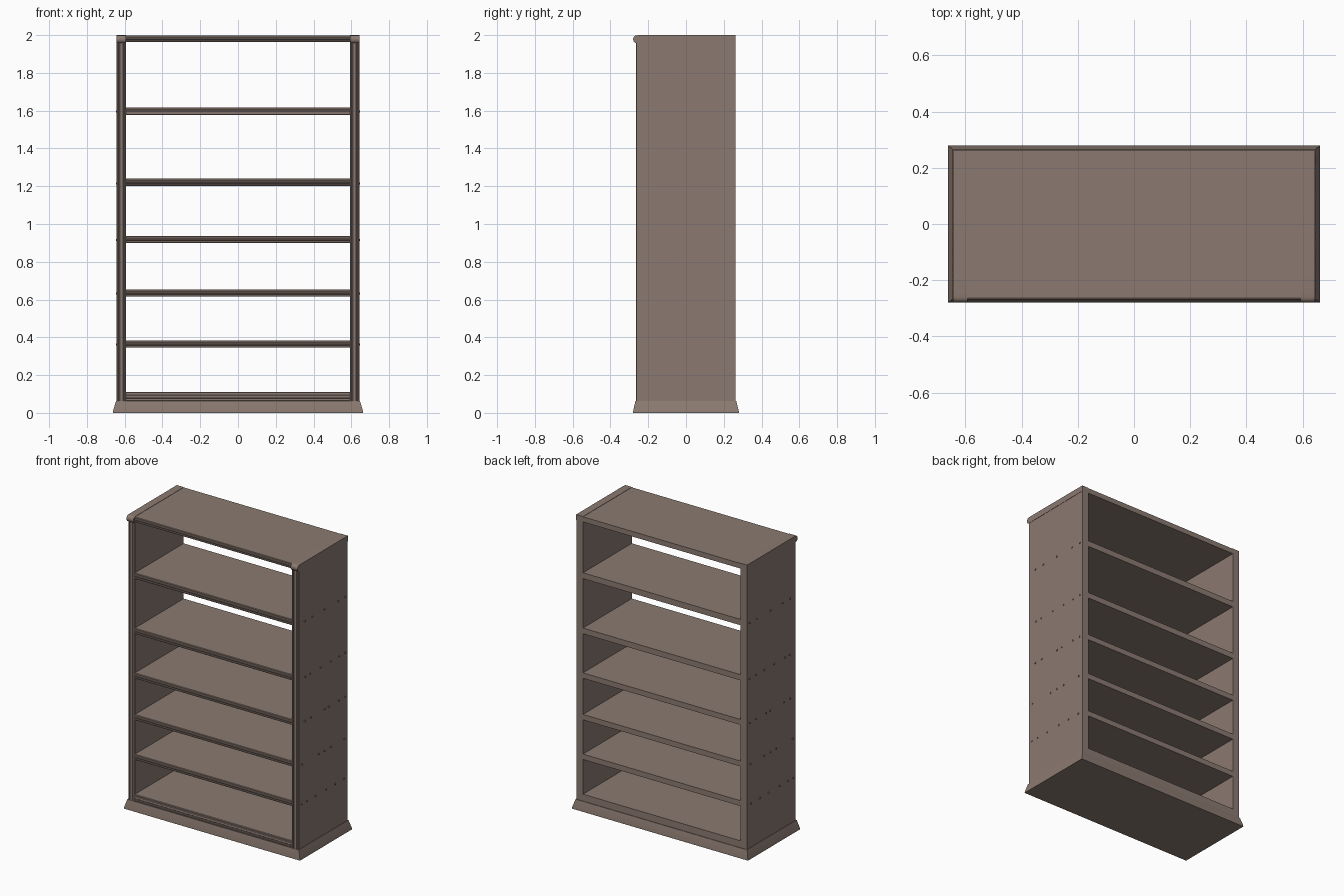
import bpy, bmesh, math

if "Cube" in bpy.data.objects:
    bpy.data.objects.remove(bpy.data.objects["Cube"])

wood = bpy.data.materials.new("taupe_wood")
wood.diffuse_color = (0.26, 0.195, 0.165, 1)
wood.use_nodes = True
wood.node_tree.nodes["Principled BSDF"].inputs["Base Color"].default_value = wood.diffuse_color

BACK, FRONT = 0.262, -0.266
INNER, OUTER = 0.592, 0.642


def make(name, bm):
    bmesh.ops.recalc_face_normals(bm, faces=bm.faces)
    me = bpy.data.meshes.new(name)
    bm.to_mesh(me)
    bm.free()
    me.materials.append(wood)
    ob = bpy.data.objects.new(name, me)
    bpy.context.collection.objects.link(ob)
    return ob


def prism(name, profile, lo, hi, place):
    """Extrude a 2D profile from lo to hi; place maps (a, b, t) to xyz."""
    bm = bmesh.new()
    ends = [[bm.verts.new(place(a, b, t)) for a, b in profile] for t in (lo, hi)]
    n = len(profile)
    bm.faces.new(ends[0])
    bm.faces.new(ends[1])
    for i in range(n):
        j = (i + 1) % n
        bm.faces.new((ends[0][i], ends[0][j], ends[1][j], ends[1][i]))
    return make(name, bm)


def reeded(c0, c1):
    """Board section (depth y, thickness c) with a groove-bead-groove front."""
    front = [(0, .003), (.06, 0), (.20, 0), (.23, .006), (.30, .006), (.36, .002),
             (.50, 0), (.64, .002), (.70, .006), (.77, .006), (.80, 0), (.94, 0), (1, .003)]
    pts = [(FRONT + d, c0 + (c1 - c0) * f) for f, d in front]
    return pts + [(BACK, c1), (BACK, c0)]


# tapered plinth
bm = bmesh.new()
rings = []
for z, x, y0, y1 in ((0, .663, -.28, .28), (.012, .661, -.279, .279), (.063, .646, -.268, .266)):
    rings.append([bm.verts.new(p) for p in ((-x, y0, z), (x, y0, z), (x, y1, z), (-x, y1, z))])
for a, b in zip(rings, rings[1:]):
    for i in range(4):
        j = (i + 1) % 4
        bm.faces.new((a[i], a[j], b[j], b[i]))
bm.faces.new(rings[0])
bm.faces.new(rings[-1])
make("plinth", bm)

# shelves
levels = [(.063, .11), (.346, .383), (.616, .653), (.899, .936), (1.202, 1.241), (1.577, 1.617)]
for k, (z0, z1) in enumerate(levels):
    prism(f"shelf_{k + 1}", reeded(z0, z1), -INNER, INNER, lambda y, z, t: (t, y, z))

# top board
prism("top_board", reeded(1.963, 1.998), -INNER, INNER, lambda y, z, t: (t, y, z))

# rounded section for the caps that overhang the side panels
nose = [(-.262 - .018 * math.sin(a), 1.978 + .021 * math.cos(a))
        for a in (math.pi * i / 8 for i in range(9))]
cap = [(BACK, 1.961), (BACK, 2.0), (-.24, 2.0)] + nose + [(-.24, 1.957)]

# tack positions along each shelf line
tacks = {1.595: (-.20, -.12, .01, .16, .235),
         1.215: (-.195, -.145, -.03, .077, .167, .235),
         .915: (-.2, -.135, .013, .058, .167, .233),
         .632: (-.23, -.05, .01, .077, .225),
         .362: (-.235, -.177, -.087, .03, .125, .22)}

for side, s in (("left", -1), ("right", 1)):
    # side panel and its cap
    prism(side + "_side_panel", reeded(INNER, OUTER), .06, 1.963,
          lambda y, x, t: (s * x, y, t))
    prism(side + "_top_cap", cap, INNER, OUTER + .002, lambda y, z, t: (s * t, y, z))
    # tack heads
    bm = bmesh.new()
    for z, ys in tacks.items():
        for y in ys:
            c = [(y + .006 * math.cos(i * math.pi / 4), z + .006 * math.sin(i * math.pi / 4))
                 for i in range(8)]
            a = [bm.verts.new((s * (OUTER - .002), p, q)) for p, q in c]
            b = [bm.verts.new((s * (OUTER + .005), p, q)) for p, q in c]
            bm.faces.new(b)
            for i in range(8):
                j = (i + 1) % 8
                bm.faces.new((a[i], a[j], b[j], b[i]))
    make(side + "_tacks", bm)

# smooth the rounded edges, keep the corners crisp
for ob in bpy.context.collection.objects:
    ob.select_set(True)
    bpy.context.view_layer.objects.active = ob
bpy.ops.object.shade_smooth_by_angle(angle=math.radians(30))
